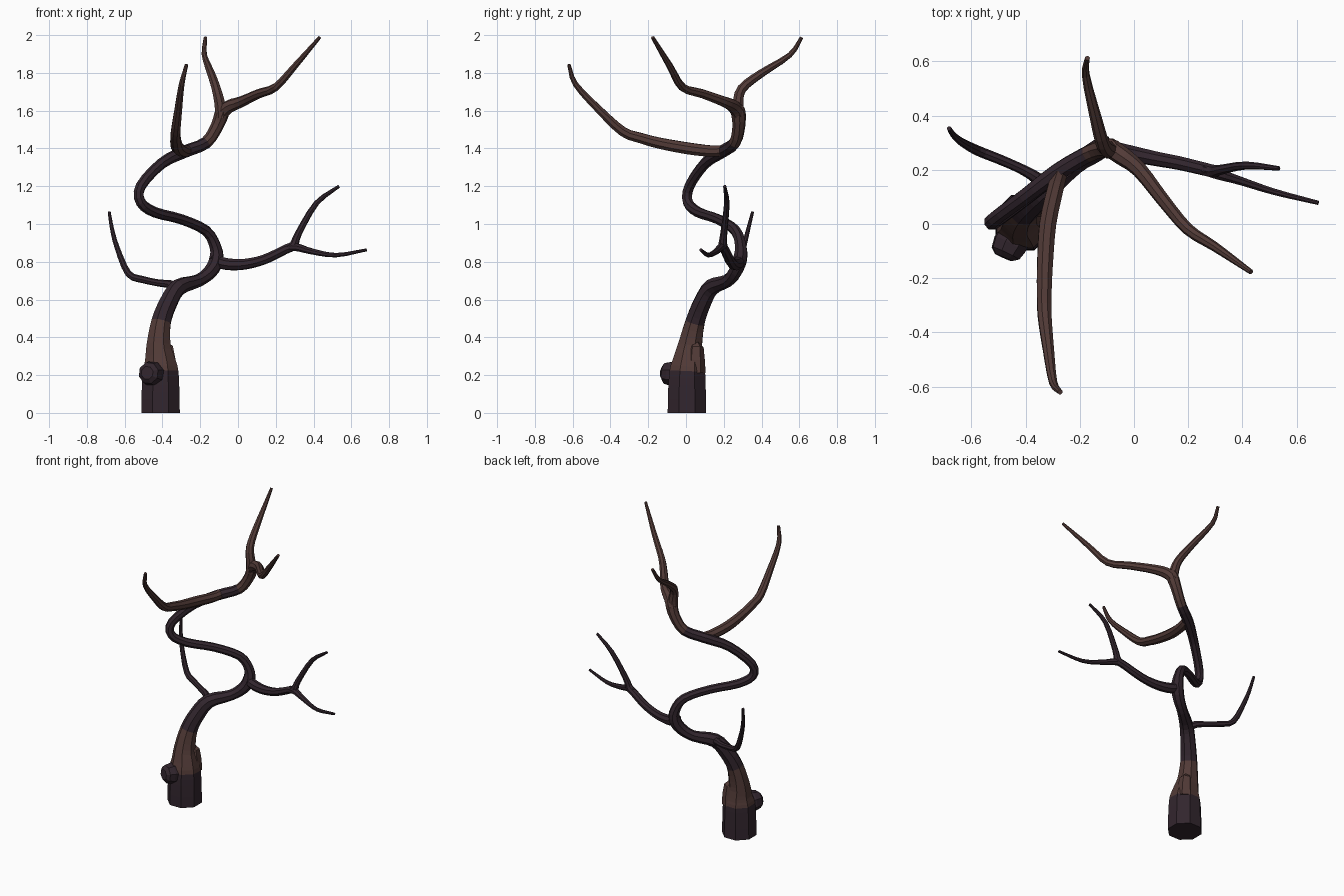
import bpy, bmesh, math
from mathutils import Vector


def material(name, rgb):
    m = bpy.data.materials.new(name)
    m.diffuse_color = (*rgb, 1)
    return m


DARK = material("dark plum bark", (0.032, 0.019, 0.027))
BROWN = material("warm brown bark", (0.084, 0.043, 0.038))


def smooth_path(pts, steps):
    # Catmull-Rom interpolation of (x, y, z, radius) points
    p = [Vector(q) for q in pts]
    p = [p[0] * 2 - p[1]] + p + [p[-1] * 2 - p[-2]]
    out = []
    for i in range(1, len(p) - 2):
        a, b, c, d = p[i - 1:i + 3]
        for k in range(steps):
            t = k / steps
            out.append(0.5 * (2 * b + (c - a) * t + (2 * a - 5 * b + 4 * c - d) * t * t
                              + (3 * b - a - 3 * c + d) * t ** 3))
    return out + [p[-2]]


def limb(name, pts, rule, sides=8, steps=3):
    # tapered tube along a path; rule(z) gives the material index of each ring of faces
    path = smooth_path(pts, steps)
    pos = [q.to_3d() for q in path]
    bm = bmesh.new()
    rings, prev, u = [], None, None
    for i, q in enumerate(path):
        tan = (pos[min(i + 1, len(pos) - 1)] - pos[max(i - 1, 0)]).normalized()
        if prev is None:
            if abs(tan.z) > 0.9:
                tan = Vector((0, 0, 1))
            u = tan.cross(Vector((0, 1, 0)) if abs(tan.y) < 0.9 else Vector((1, 0, 0))).normalized()
        else:
            u = prev.rotation_difference(tan) @ u
        prev = tan
        v = tan.cross(u)
        ring = []
        for k in range(sides):
            a = 2 * math.pi * (k + 0.5) / sides
            ring.append(bm.verts.new(pos[i] + (u * math.cos(a) + v * math.sin(a)) * q.w * 1.04))
        rings.append(ring)
    for i in range(len(rings) - 1):
        idx = rule((pos[i].z + pos[i + 1].z) / 2)
        for k in range(sides):
            j = (k + 1) % sides
            f = bm.faces.new((rings[i][k], rings[i][j], rings[i + 1][j], rings[i + 1][k]))
            f.material_index = idx
    bm.faces.new(rings[0][::-1]).material_index = rule(pos[0].z)
    bm.faces.new(rings[-1]).material_index = rule(pos[-1].z)
    bmesh.ops.recalc_face_normals(bm, faces=bm.faces)
    me = bpy.data.meshes.new(name)
    bm.to_mesh(me)
    bm.free()
    me.materials.append(DARK)
    me.materials.append(BROWN)
    ob = bpy.data.objects.new(name, me)
    bpy.context.collection.objects.link(ob)
    return ob


def dark(z):
    return 0


def brown(z):
    return 1


def trunk_rule(z):
    return 1 if 0.22 < z < 0.48 or z > 1.43 else 0


# winding trunk from the stump up to the crown fork
limb("trunk", [
    (-.41, .005, 0, .106), (-.41, .005, .11, .104), (-.41, .007, .22, .098), (-.413, .012, .28, .083),
    (-.42, .022, .36, .066), (-.407, .048, .48, .053), (-.37, .085, .58, .048), (-.315, .135, .665, .043),
    (-.21, .22, .70, .033), (-.145, .262, .75, .036), (-.115, .285, .81, .038), (-.12, .29, .88, .031),
    (-.17, .262, .965, .027), (-.30, .17, 1.025, .026), (-.44, .065, 1.062, .027), (-.515, .01, 1.115, .027),
    (-.515, .018, 1.2, .027), (-.405, .1, 1.32, .028), (-.285, .19, 1.382, .032), (-.17, .258, 1.43, .031),
    (-.11, .28, 1.52, .033), (-.08, .275, 1.6, .037), (-.06, .262, 1.625, .02)], trunk_rule)

# cut knob on the front left of the stump
limb("cut_knob", [(-.43, -.03, .205, .06), (-.458, -.075, .208, .064),
                  (-.474, -.108, .211, .056), (-.481, -.124, .212, .034)], dark, steps=1)

# bark ridge on the back right of the stump
limb("bark_ridge", [(-.375, .05, .21, .052), (-.372, .052, .28, .046),
                    (-.378, .054, .345, .038), (-.39, .05, .365, .024)], brown, sides=6, steps=1)

# low left branch
limb("left_branch", [
    (-.325, .13, .655, .03), (-.36, .17, .68, .022), (-.42, .205, .688, .018), (-.5, .24, .705, .018),
    (-.58, .272, .737, .018), (-.64, .305, .875, .014), (-.667, .33, .975, .011), (-.682, .353, 1.065, .008)], dark)

# low right branch and its two twigs
limb("right_branch", [
    (-.13, .285, .83, .03), (-.085, .275, .793, .032), (.01, .255, .785, .029), (.1, .237, .8, .026),
    (.17, .224, .825, .025), (.25, .205, .865, .024), (.295, .195, .888, .023), (.32, .2, .95, .018),
    (.415, .216, 1.11, .014), (.535, .205, 1.2, .008)], dark)
limb("right_lower_twig", [
    (.255, .203, .872, .022), (.31, .185, .877, .021), (.39, .16, .855, .016),
    (.52, .118, .835, .012), (.68, .078, .863, .008)], dark)

# long branch reaching to the front
limb("front_branch", [
    (-.27, .2, 1.39, .028), (-.29, .13, 1.386, .031), (-.318, 0, 1.402, .032), (-.328, -.14, 1.428, .030),
    (-.331, -.24, 1.455, .028), (-.33, -.335, 1.49, .026), (-.316, -.46, 1.605, .021),
    (-.298, -.585, 1.74, .015), (-.272, -.62, 1.845, .009)], brown)

# crown branches
limb("crown_right_branch", [
    (-.095, .285, 1.57, .034), (-.05, .255, 1.62, .034), (.02, .2, 1.648, .028), (.11, .085, 1.69, .024),
    (.2, -.02, 1.725, .021), (.3, -.085, 1.835, .017), (.432, -.177, 1.988, .009)], brown)
limb("crown_back_branch", [
    (-.09, .275, 1.56, .034), (-.095, .275, 1.63, .030), (-.115, .295, 1.715, .025), (-.142, .395, 1.795, .021),
    (-.178, .55, 1.895, .014), (-.172, .612, 1.988, .009)], brown)
